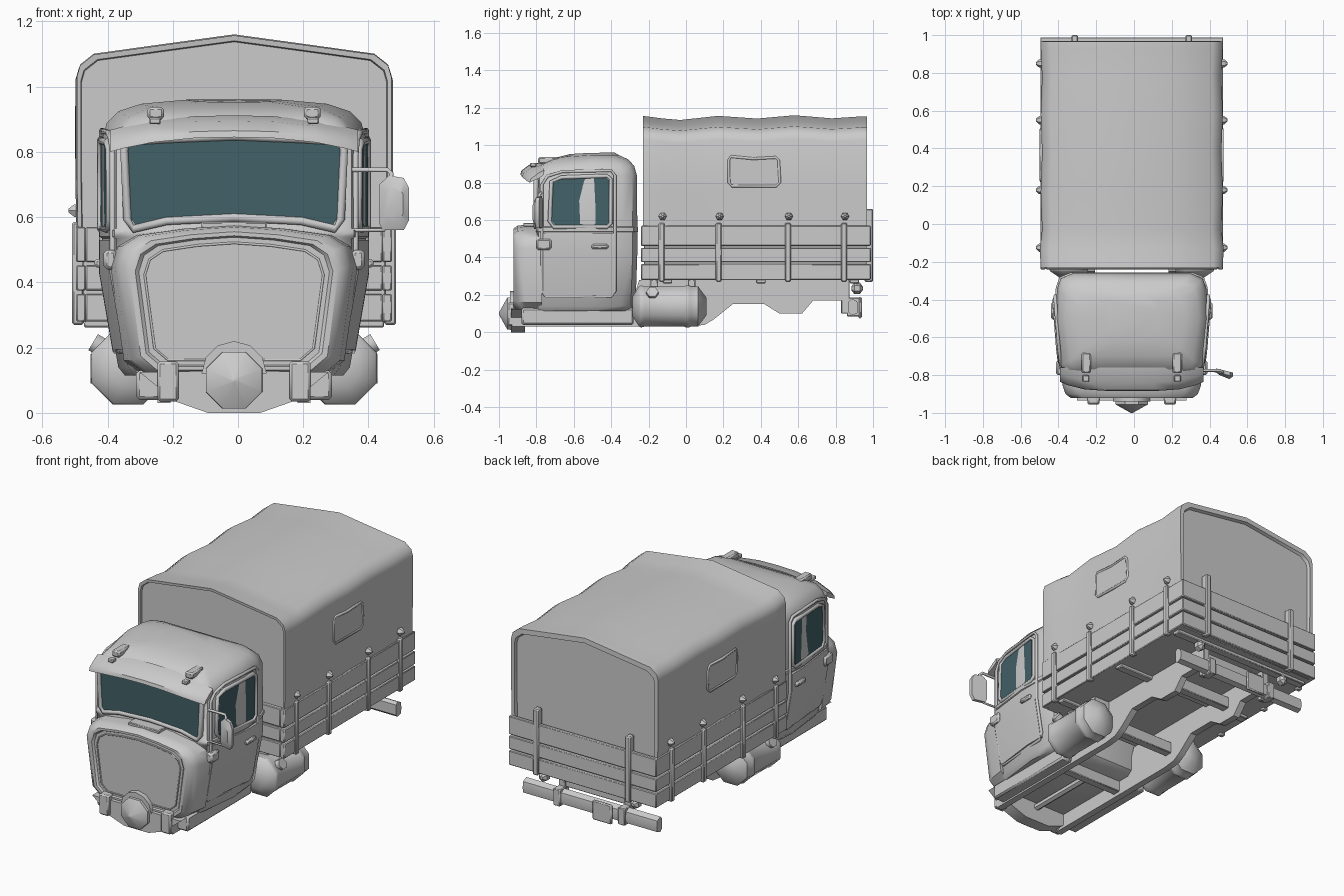
import bpy, bmesh, math
from mathutils import Vector

if "Cube" in bpy.data.objects:
    bpy.data.objects.remove(bpy.data.objects["Cube"])

SHIFT = -0.012          # truck centre line; the single mirror sticks out on +x
glass = bpy.data.materials.new("glass")
glass.diffuse_color = (0.055, 0.12, 0.14, 1)
glass.use_nodes = True
glass.node_tree.nodes["Principled BSDF"].inputs["Base Color"].default_value = glass.diffuse_color


def loft(name, rings, mirror=False, closed=False, angle=38, mat=None, bevel=0):
    """Skin a list of equal-length closed rings, capped at both ends."""
    bm = bmesh.new()
    vs = [[bm.verts.new(p) for p in r] for r in rings]
    n = len(vs[0])
    pairs = list(zip(vs, vs[1:])) + ([(vs[-1], vs[0])] if closed else [])
    for a, b in pairs:
        for i in range(n):
            bm.faces.new((a[i], a[(i + 1) % n], b[(i + 1) % n], b[i]))
    if not closed:
        bm.faces.new(vs[0])
        bm.faces.new(vs[-1])
    bmesh.ops.recalc_face_normals(bm, faces=bm.faces)
    if bevel:
        bmesh.ops.bevel(bm, geom=bm.edges[:], offset=bevel, segments=1, affect='EDGES')
    me = bpy.data.meshes.new(name)
    bm.to_mesh(me)
    bm.free()
    ob = bpy.data.objects.new(name, me)
    bpy.context.collection.objects.link(ob)
    if mat:
        me.materials.append(mat)
    bpy.ops.object.select_all(action='DESELECT')
    ob.select_set(True)
    bpy.context.view_layer.objects.active = ob
    bpy.ops.object.shade_smooth_by_angle(angle=math.radians(angle))
    if mirror:
        ob.modifiers.new("Mirror", 'MIRROR')
    ob.location.x = SHIFT
    return ob


def box(name, x0, x1, y0, y1, z0, z1, mirror=False, bevel=0.004):
    return loft(name, [[(x0, y0, z), (x1, y0, z), (x1, y1, z), (x0, y1, z)] for z in (z0, z1)],
                mirror, bevel=bevel)


def prism_x(name, pts, a, b, **k):
    return loft(name, [[(x, y, z) for y, z in pts] for x in (a, b)], **k)


def prism_y(name, pts, a, b, **k):
    return loft(name, [[(x, y, z) for x, z in pts] for y in (a, b)], **k)


def tube(name, path, r, normal, closed=False, sides=6, **k):
    """Round bar along a planar path."""
    path, nrm, rings = [Vector(p) for p in path], Vector(normal), []
    for i, p in enumerate(path):
        q = path[(i + 1) % len(path)] if closed or i + 1 < len(path) else p
        o = path[i - 1] if closed or i else p
        side = (q - o).normalized().cross(nrm)
        rings.append([p + r * (math.cos(t) * nrm + math.sin(t) * side)
                      for t in (2 * math.pi * j / sides for j in range(sides))])
    return loft(name, rings, closed=closed, angle=65, **k)


def lathe_y(name, x, z, prof, sides=8, **k):
    """Turned part about a line along y; prof is (y, radius)."""
    ts = [2 * math.pi * (j + 0.5) / sides for j in range(sides)]
    return loft(name, [[(x + r * math.cos(t), y, z + r * math.sin(t)) for t in ts] for y, r in prof], **k)


def lathe_x(name, y, z, prof, sides=6, **k):
    ts = [2 * math.pi * j / sides for j in range(sides)]
    return loft(name, [[(x, y + r * math.cos(t), z + r * math.sin(t)) for t in ts] for x, r in prof], **k)


def sym(half):
    """Close a half outline (x >= 0, first and last on the axis)."""
    return half + [(-p[0], *p[1:]) for p in half[-2:0:-1]]


# Cab shell: horizontal rings from sill to roof
cab = []
for z, dw, yf, yr in [(.115, -.07, -.80, -.30), (.14, -.05, -.80, -.27), (.43, 0, -.80, -.26),
                      (.535, .0, -.80, -.26), (.54, .007, -.803, -.256), (.56, .007, -.803, -.256),
                      (.565, 0, -.80, -.26), (.84, 0, -.795, -.263), (.89, -.015, -.79, -.277),
                      (.925, -.05, -.77, -.31), (.948, -.12, -.70, -.36), (.96, -.25, -.62, -.38)]:
    wf, wm = .375 + dw, .405 + dw
    half = [(0, yf), (wf - .06, yf), (wf - .015, yf + .012), (wf, yf + .05), (wm, -.5),
            (wm - .01, yr - .08), (wm - .03, yr - .025), (wm - .09, yr), (0, yr)]
    cab.append([(x, y, z - (.25 * max(0, -.45 - y) ** 2 if z > .86 else 0)) for x, y in sym(half)])
loft("cab_shell", cab, angle=45)


def side(y, z, out=0):
    """Point on the cab side wall."""
    x = .375 + .03 * min(1, (y + .75) / .25)
    return (x - .05 * max(0, .43 - z) / .29 + out, y, z)


# Nose with recessed grille panel
nose = sym([(0, .115), (.27, .115), (.325, .16), (.365, .45), (.345, .51), (.29, .545), (.15, .565), (0, .575)])
loft("nose", [[(x * s, y, .33 + (z - .33) * t) for x, z in nose] for y, s, t in
              [(-.77, 1.04, 1), (-.86, 1.0, 1), (-.90, .96, .98), (-.922, .88, .92),
               (-.922, .83, .87), (-.912, .80, .85)]])
tube("grille_trim", [(x * .75, -.913, .33 + (z - .33) * .78) for x, z in nose], .004, (0, 1, 0), closed=True)
half_disc = [(.1 * math.cos(math.pi * i / 6), .12 + .1 * math.sin(math.pi * i / 6)) for i in range(7)]
prism_y("hub_arch", half_disc, -.94, -.88)
box("bonnet_catch", -.1, .1, -.87, -.79, .565, .585)

# Windscreen
screen = sym([(0, .605), (.2, .595), (.30, .572), (.318, .60), (.327, .80), (.315, .825), (.2, .832), (0, .84)])
prism_y("windscreen_glass", screen, -.806, -.79, mat=glass)
tube("windscreen_frame", [(x * 1.03, -.802, .71 + (z - .71) * 1.06) for x, z in screen], .014, (0, 1, 0), closed=True)

# Sun visor
visor = [(-.76, .912), (-.84, .895), (-.88, .865), (-.885, .845), (-.83, .872), (-.76, .888)]
loft("sun_visor", [[(x, y + .05 * abs(x / .38) ** 4 * (y < -.8), z - .045 * abs(x / .38) ** 2.5) for y, z in visor]
                   for x in (-.38, -.34, -.25, -.12, 0, .12, .25, .34, .38)])
box("roof_lamp", .215, .265, -.79, -.68, .90, .938, mirror=True, bevel=.008)
box("visor_clip", .225, .26, -.835, -.80, .885, .905, mirror=True)

# Doors and side windows
loft("door", [[side(-.765, z, -.02), side(-.765, z, .008), side(-.5, z, .008), side(-.385, z, .008),
               side(-.385, z, -.02)] for z in (.195, .43, .53)], mirror=True)
win = [(-.72, .60), (-.70, .572), (-.43, .572), (-.41, .59), (-.41, .81), (-.43, .828), (-.66, .82), (-.71, .80)]
loft("side_glass", [[side(y, z, o) for y, z in win] for o in (-.02, .005)], mirror=True, mat=glass)
tube("side_window_frame", [side(-.565 + (y + .565) * 1.06, .7 + (z - .7) * 1.07, .003) for y, z in win],
     .012, (1, 0, 0), closed=True, mirror=True)
door_line = [(-.77, .22), (-.75, .19), (-.40, .19), (-.38, .22), (-.38, .43), (-.38, .84), (-.40, .865),
             (-.66, .86), (-.74, .835), (-.77, .79), (-.77, .43)]
tube("door_seam", [side(y, z) for y, z in door_line], .009, (1, 0, 0), closed=True, mirror=True)
box("door_handle", .40, .428, -.505, -.415, .445, .472, mirror=True, bevel=.008)
box("door_hinge", .36, .40, -.80, -.72, .44, .50, mirror=True, bevel=.01)

# Wing mirror, right side only
tube("mirror_arm", [(.36, -.775, .745), (.47, -.775, .745), (.482, -.785, .735), (.482, -.79, .70)], .008, (0, 1, 0))
tube("mirror_lower_arm", [(.36, -.775, .56), (.46, -.78, .56), (.482, -.785, .60)], .006, (0, 1, 0))
mp = [(.455, .56), (.52, .56), (.536, .59), (.536, .69), (.52, .72), (.475, .728), (.445, .70), (.445, .58)]
loft("mirror_body", [[(.49 + (x - .49) * s, y + .25 * (.49 - x), .64 + (z - .64) * s) for x, z in mp]
                     for y, s in ((-.81, .6), (-.795, 1), (-.775, 1))])

# Load bed: core, planks and uprights
box("bed_core", -.465, .465, -.225, .965, .28, .56)
for i, (z0, z1) in enumerate([(.28, .365), (.375, .452), (.462, .57)]):
    box(f"side_plank_{i}", .455, .484, -.24, .985, z0, z1, mirror=True)
    box(f"tail_plank_{i}", -.484, .484, .965, .988, z0, z1)
    box(f"front_plank_{i}", -.455, .455, -.24, -.215, z0, z1)
for i, y in enumerate([-.13, .175, .545, .845]):
    box(f"side_upright_{i}", .46, .497, y - .016, y + .016, .27, .585, mirror=True, bevel=.006)
    lathe_x(f"canvas_button_{i}", y + .005, .62, [(.475, .022), (.49, .022), (.508, .006)], mirror=True)
for i, y in enumerate([-.1, .4, .9]):
    box(f"bed_bearer_{i}", -.46, .46, y - .025, y + .025, .262, .285)
box("tail_upright", .285, .32, .955, 1.0, .27, .66, mirror=True, bevel=.006)

# Canvas tilt with sagging between the bows
arch = sym([(0, .5), (.478, .5), (.482, .75), (.482, 1.03), (.472, 1.065), (.43, 1.098), (.22, 1.127), (0, 1.157)])
tilt = []
for y, dz, sx, inset in [(-.215, 0, 1, .97), (-.228, 0, 1, .975), (-.23, 0, 1, 1), (-.13, -.012, 1.01, 1),
                         (-.03, -.02, .985, 1), (.17, 0, 1, 1), (.38, -.013, .985, 1), (.58, .003, 1, 1),
                         (.78, -.012, .985, 1), (.93, -.003, 1, 1), (.967, -.004, 1, 1),
                         (.968, -.004, 1, .955), (.95, -.004, 1, .945)]:
    tilt.append([(x * sx * inset, y, .5 + (z - .5) * inset + dz * max(0, (z - .5) / .6)) for x, z in arch])
loft("canvas_tilt", tilt, angle=40)
flap = [(.23, .80), (.245, .782), (.48, .78), (.502, .80), (.495, .92), (.48, .935), (.36, .928), (.24, .94), (.228, .92)]
prism_x("canvas_window", flap, .46, .483, mirror=True)
tube("canvas_window_rim", [(.479, y, z) for y, z in flap], .008, (1, 0, 0), closed=True, mirror=True)

# Chassis rails, cross members and drive shaft
rail = [(-.93, .03), (.02, .03), (.10, .04), (.15, .07), (.25, .15), (.42, .15), (.50, .10), (.62, .10),
        (.68, .17), (.87, .17), (.87, .28), (-.25, .28), (-.30, .13), (-.93, .13)]
prism_x("chassis_rail", rail, .195, .235, mirror=True)
for i, (y, z) in enumerate([(-.4, .05), (.05, .10), (.55, .17), (.84, .18)]):
    box(f"cross_member_{i}", -.2, .2, y - .025, y + .025, z, z + .07)
box("cab_sill", .22, .30, -.88, -.28, .04, .13, mirror=True, bevel=.01)
lathe_y("drive_shaft", 0, .09, [(-.88, .02), (-.38, .02)], sides=6)
prism_y("front_apron", sym([(0, 0), (.08, 0), (.18, .035), (.29, .125), (0, .13)]), -.935, -.86)
lathe_y("front_hub", 0, .1, [(-.86, .06), (-.90, .095), (-.955, .093), (-1.0, .006)])
box("bumper_post", .17, .235, -.955, -.90, .035, .158, mirror=True, bevel=.008)

# Fuel tanks with filler caps
lathe_y("fuel_tank", .325, .138, [(-.285, .06), (-.25, .116), (-.24, .122), (-.22, .116), (-.01, .116), (0, .122),
                                 (.015, .122), (.025, .116), (.065, .116), (.11, .05)], mirror=True, angle=50)
tube("filler_cap", [(.37, -.18, .18), (.412, -.18, .205), (.432, -.18, .217)], .033, (0, 1, 0), mirror=True)
for i, y in enumerate([-.17, .03]):
    box(f"tank_bracket_{i}", .22, .34, y - .02, y + .02, .22, .282, mirror=True)

# Rear bumper, number plate and tow hooks
prism_x("rear_bumper", [(.87, .105), (.885, .09), (.915, .10), (.92, .13), (.915, .165), (.885, .18), (.87, .165)], -.44, .44)
box("bumper_strap", .19, .235, .86, .928, .085, .185, mirror=True)
box("bumper_bracket", .195, .235, .83, .875, .10, .28, mirror=True)
box("rear_plate", -.155, -.03, .922, .94, .075, .19, bevel=.006)
lathe_y("tow_hook", .30, .235, [(.885, .012), (.90, .03), (.93, .03), (.945, .01)], sides=6, mirror=True)
box("tow_hook_stem", .29, .31, .905, .925, .235, .285, mirror=True)
